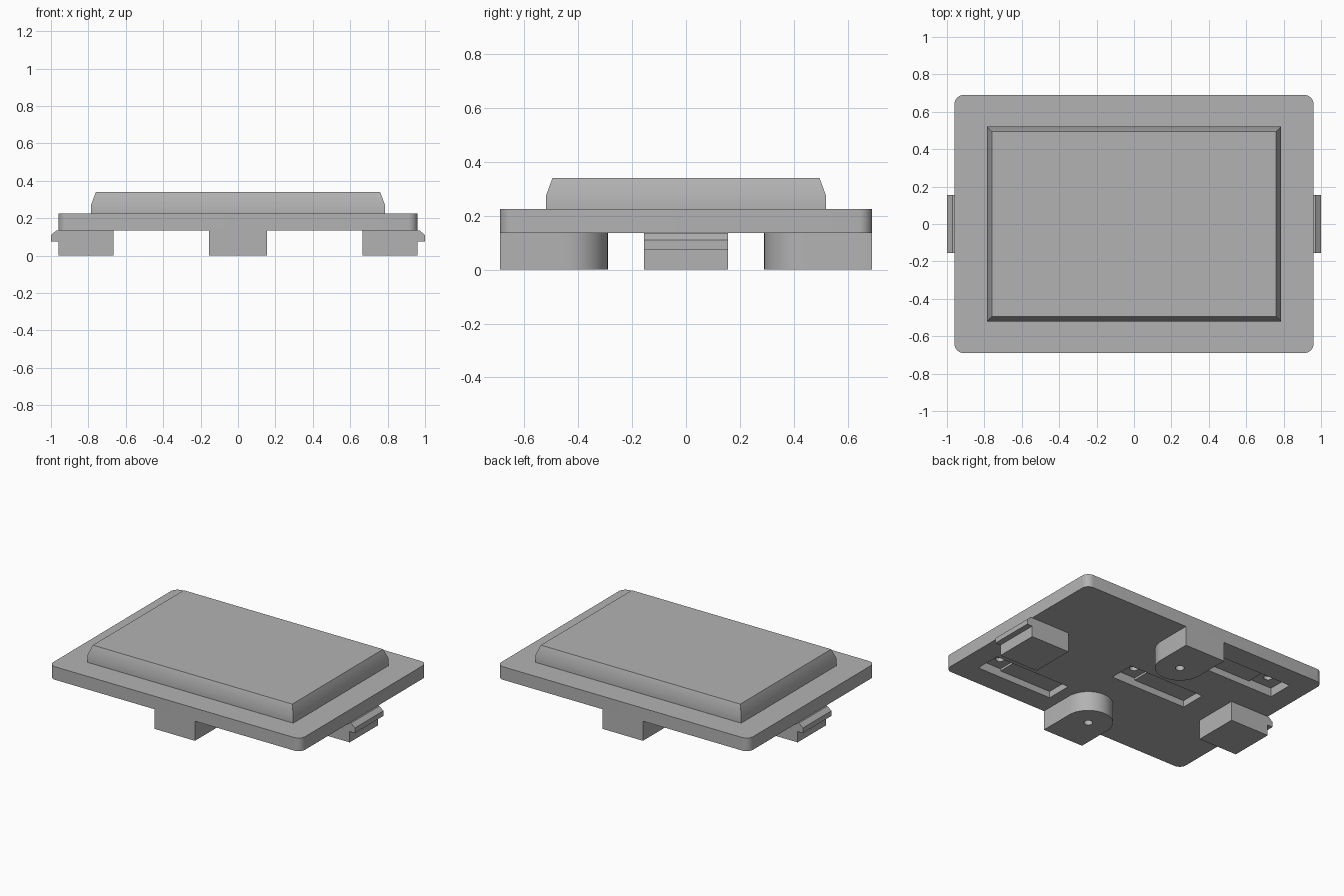
import bpy, bmesh, math
from mathutils import Matrix, Vector

default = bpy.data.objects.get("Cube")
if default:
    bpy.data.objects.remove(default, do_unlink=True)

# One grey plastic for the whole model
grey = bpy.data.materials.new("plain_grey")
grey.use_nodes = True
tone = (0.45, 0.45, 0.45, 1)
grey.diffuse_color = tone
grey.node_tree.nodes["Principled BSDF"].inputs["Base Color"].default_value = tone


def finish(name, bm):
    bmesh.ops.recalc_face_normals(bm, faces=bm.faces)
    mesh = bpy.data.meshes.new(name)
    bm.to_mesh(mesh)
    bm.free()
    mesh.materials.append(grey)
    obj = bpy.data.objects.new(name, mesh)
    bpy.context.collection.objects.link(obj)
    return obj


def extrude(name, outline, low, high, matrix=None):
    """Extrude a flat outline along its local z."""
    bm = bmesh.new()
    face = bm.faces.new([bm.verts.new((x, y, low)) for x, y in outline])
    grown = bmesh.ops.extrude_face_region(bm, geom=[face])["geom"]
    moved = [v for v in grown if isinstance(v, bmesh.types.BMVert)]
    bmesh.ops.translate(bm, verts=moved, vec=(0, 0, high - low))
    if matrix:
        bm.transform(matrix)
    return finish(name, bm)


def arc(cx, cy, radius, start, end, steps):
    angles = [math.radians(start + (end - start) * i / steps) for i in range(steps + 1)]
    return [(cx + radius * math.cos(a), cy + radius * math.sin(a)) for a in angles]


def rectangle(x0, x1, y0, y1):
    return [(x0, y0), (x1, y0), (x1, y1), (x0, y1)]


def activate(obj):
    bpy.ops.object.select_all(action='DESELECT')
    obj.select_set(True)
    bpy.context.view_layer.objects.active = obj


def cut(obj, cutter):
    cutter.hide_render = True
    mod = obj.modifiers.new("cut", 'BOOLEAN')
    mod.operation = 'DIFFERENCE'
    mod.solver = 'EXACT'
    mod.object = cutter
    activate(obj)
    bpy.ops.object.modifier_apply(modifier=mod.name)
    bpy.data.objects.remove(cutter, do_unlink=True)


def drill(obj, x, y, low, high):
    cut(obj, extrude("drill_cutter", arc(x, y, 0.028, 0, 345, 23), low, high))


def smooth(obj):
    activate(obj)
    bpy.ops.object.shade_smooth_by_angle(angle=math.radians(30))


UNDER, TOP = 0.135, 0.225

# Base plate with rounded corners
corners = []
for sx, sy, start in ((1, 1, 0), (-1, 1, 90), (-1, -1, 180), (1, -1, 270)):
    corners += arc(sx * 0.91, sy * 0.64, 0.05, start, start + 90, 8)
plate = extrude("base_plate", corners, UNDER, TOP)

# Stepped slots in the underside, each with a deeper screw seat at one end
for x, y, way in ((0.715, -0.45, -1), (0, 0, -1), (-0.715, 0.45, 1)):
    near, step, far = x - way * 0.1, x + way * 0.08, x + way * 0.48
    cut(plate, extrude("slot_cutter", rectangle(near, far, y - 0.09, y + 0.09), 0.1, UNDER + 0.045))
    cut(plate, extrude("seat_cutter", rectangle(near, step, y - 0.09, y + 0.09), 0.1, UNDER + 0.06))
    drill(plate, x, y, 0.1, 0.22)
smooth(plate)

# Raised panel with sides that lean in toward the top
bm = bmesh.new()
rings = []
for inset, z in ((0, TOP), (0, 0.272), (0.025, 0.34)):
    a, b = 0.785 - inset, 0.52 - inset
    rings.append([bm.verts.new((x, y, z)) for x, y in rectangle(-a, a, -b, b)])
for lower, upper in zip(rings, rings[1:]):
    for i in range(4):
        j = (i + 1) % 4
        bm.faces.new((lower[i], lower[j], upper[j], upper[i]))
bm.faces.new(rings[0])
bm.faces.new(rings[-1])
smooth(finish("raised_panel", bm))

# Rounded screw feet and side clips, one of each per turn
foot = [(-0.155, -0.69), (0.155, -0.69)] + arc(0, -0.445, 0.155, 0, 180, 24)
clip = [(0.665, 0), (0.96, 0), (0.96, 0.075), (1, 0.075), (1, 0.11),
        (0.97, UNDER), (0.665, UNDER)]
stand = Matrix.Rotation(math.radians(90), 4, 'X')
for turn, foot_name, clip_name in ((0, "front_foot", "left_clip"), (180, "back_foot", "right_clip")):
    spin = Matrix.Rotation(math.radians(turn), 4, 'Z')
    post = extrude(foot_name, foot, 0, UNDER, spin)
    hole = spin @ Vector((0, -0.445, 0))
    drill(post, hole.x, hole.y, -0.02, 0.11)
    smooth(post)
    extrude(clip_name, clip, -0.155, 0.155, spin @ stand)
